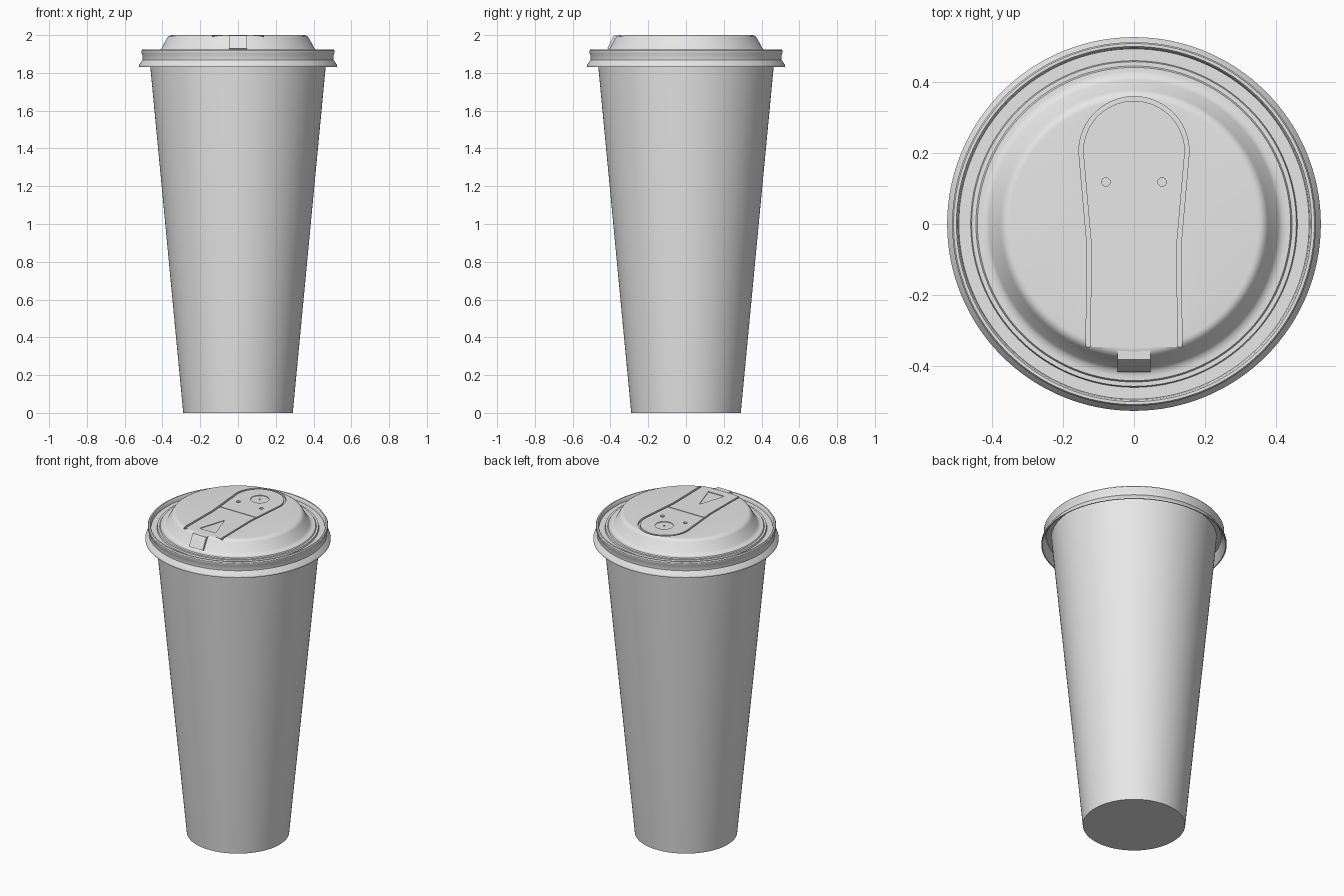
import bpy, bmesh, math
from mathutils import Matrix, Vector

old = bpy.data.objects.get("Cube")
if old:
    bpy.data.objects.remove(old, do_unlink=True)

SIDES = 128
RECESS_Z, TAB_Z = 1.988, 1.999

grey = bpy.data.materials.new("light_grey")
grey.use_nodes = True
grey.diffuse_color = (0.8, 0.8, 0.8, 1)
grey.node_tree.nodes["Principled BSDF"].inputs["Base Color"].default_value = (0.8, 0.8, 0.8, 1)


def finish(name, bm):
    bmesh.ops.recalc_face_normals(bm, faces=bm.faces)
    mesh = bpy.data.meshes.new(name)
    bm.to_mesh(mesh)
    bm.free()
    mesh.materials.append(grey)
    ob = bpy.data.objects.new(name, mesh)
    bpy.context.collection.objects.link(ob)
    return ob


def lathe(name, profile):
    bm = bmesh.new()
    verts = [bm.verts.new((r, 0, z)) for r, z in profile]
    edges = [bm.edges.new(pair) for pair in zip(verts, verts[1:])]
    bmesh.ops.spin(bm, geom=verts + edges, axis=(0, 0, 1), cent=(0, 0, 0),
                   angle=math.tau, steps=SIDES)
    bmesh.ops.remove_doubles(bm, verts=bm.verts, dist=1e-4)
    return finish(name, bm)


def add_prism(bm, outline, low, high):
    face = bm.faces.new([bm.verts.new((x, y, low)) for x, y in outline])
    top = bmesh.ops.extrude_face_region(bm, geom=[face])["geom"]
    bmesh.ops.translate(bm, vec=(0, 0, high - low),
                        verts=[v for v in top if isinstance(v, bmesh.types.BMVert)])


def prism(name, outline, low, high):
    bm = bmesh.new()
    add_prism(bm, outline, low, high)
    return finish(name, bm)


def circle(x, y, r, n=32):
    return [(x + r * math.cos(math.tau * i / n), y + r * math.sin(math.tau * i / n))
            for i in range(n)]


def tab_outline(inset, front):
    # straight neck widening into a round end
    half, r = 0.135 - inset, 0.155 - inset
    arc = [(r * math.cos(math.pi * i / 40), 0.203 + r * math.sin(math.pi * i / 40))
           for i in range(41)]
    return [(-half, front), (half, front), (half - 0.003, -0.06)] + arc + [(-half + 0.003, -0.06)]


def cut(target, cutter):
    cutter.hide_render = True
    mod = target.modifiers.new("cut", 'BOOLEAN')
    mod.operation, mod.solver, mod.object = 'DIFFERENCE', 'EXACT', cutter
    bpy.context.view_layer.objects.active = target
    bpy.ops.object.modifier_apply(modifier=mod.name)
    bpy.data.objects.remove(cutter, do_unlink=True)


# Tapered cup
cup = lathe("cup_body", [(0, 0), (0.29, 0), (0.465, 1.84), (0.468, 1.88), (0, 1.88)])

# Lid: raised drinking deck, stepped channel, rim bead and flared skirt
lid = lathe("lid", [
    (0, 2), (0.35, 2), (0.358, 1.999), (0.368, 1.994), (0.376, 1.984),
    (0.405, 1.93), (0.415, 1.921), (0.428, 1.918), (0.44, 1.918),
    (0.444, 1.912), (0.456, 1.912), (0.459, 1.902), (0.492, 1.902),
    (0.495, 1.92), (0.499, 1.925), (0.507, 1.925), (0.511, 1.919),
    (0.511, 1.905), (0.506, 1.896), (0.505, 1.868), (0.512, 1.86),
    (0.525, 1.84), (0.525, 1.832), (0.519, 1.832), (0.503, 1.855),
    (0.495, 1.885), (0, 1.885)])
cut(lid, prism("recess_cutter", tab_outline(0, -0.346), RECESS_Z, 2.1))

# Sliding closure tab sitting in the recess
tab = prism("closure_tab", tab_outline(0.012, -0.346), RECESS_Z - 0.004, TAB_Z)

# Pin holes, then shallow arrow, hinge line and button ring
bm = bmesh.new()
for side in (-1, 1):
    add_prism(bm, circle(side * 0.079, 0.118, 0.012), TAB_Z - 0.009, 2.1)
cut(tab, finish("hole_cutter", bm))
bm = bmesh.new()
add_prism(bm, [(-0.055, -0.3), (0.055, -0.3), (0, -0.13)], TAB_Z - 0.004, 2.1)
add_prism(bm, [(-0.2, -0.003), (0.2, -0.003), (0.2, 0.003), (-0.2, 0.003)], TAB_Z - 0.003, 2.1)
add_prism(bm, circle(0, 0.215, 0.052, 48), TAB_Z - 0.004, 2.1)
cut(tab, finish("detail_cutter", bm))
button = prism("button_centre", circle(0, 0.215, 0.005, 16), TAB_Z - 0.006, TAB_Z)

# Pull clip folding over the front edge: side profile extruded across x
clip = prism("pull_clip", [
    (-0.34, TAB_Z), (-0.38, TAB_Z), (-0.387, 1.99), (-0.416, 1.93),
    (-0.404, 1.925), (-0.36, 1.95), (-0.34, 1.96)], -0.047, 0.047)
clip.data.transform(Matrix(((0, 0, 1, 0), (1, 0, 0, 0), (0, 1, 0, 0), (0, 0, 0, 1))))

# Smooth shading with sharp edges kept
parts = [cup, lid, tab, button, clip]
bpy.ops.object.select_all(action='DESELECT')
for ob in parts:
    ob.select_set(True)
bpy.context.view_layer.objects.active = lid
bpy.ops.object.shade_smooth_by_angle(angle=math.radians(30))
